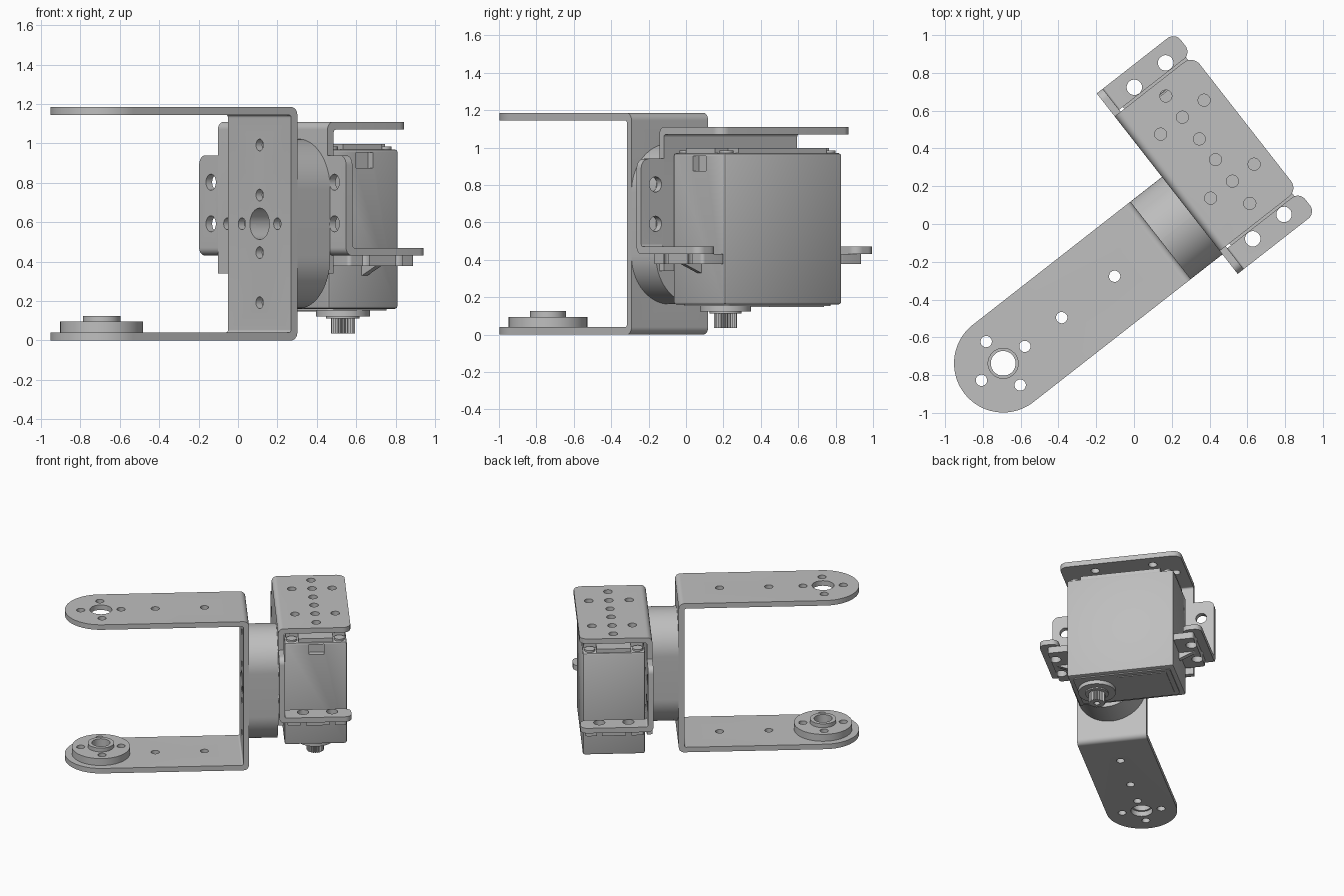
import bpy, bmesh, math
from mathutils import Vector, Matrix

cube = bpy.data.objects.get("Cube")
if cube:
    bpy.data.objects.remove(cube, do_unlink=True)

grey = bpy.data.materials.new("metal grey")
grey.use_nodes = True
colour = (0.52, 0.52, 0.52, 1)
grey.diffuse_color = colour
grey.node_tree.nodes["Principled BSDF"].inputs["Base Color"].default_value = colour

parts = []
# How a flat outline (a, b) and a depth c map to space for each axis
PLACE = {"x": lambda a, b, c: (c, a, b),
         "y": lambda a, b, c: (a, c, b),
         "z": lambda a, b, c: (a, b, c)}


def rounded(corners, steps=8):
    """Outline from (a, b, radius) corners, with filleted corners."""
    out = []
    for i, (a, b, r) in enumerate(corners):
        p = Vector((a, b))
        if r == 0:
            out.append(p)
            continue
        d1 = (Vector(corners[i - 1][:2]) - p).normalized()
        d2 = (Vector(corners[(i + 1) % len(corners)][:2]) - p).normalized()
        half = d1.angle(d2) / 2
        centre = p + (d1 + d2).normalized() * (r / math.sin(half))
        s = p + d1 * (r / math.tan(half)) - centre
        e = p + d2 * (r / math.tan(half)) - centre
        turn = math.atan2(s.x * e.y - s.y * e.x, s.dot(e))
        for k in range(steps + 1):
            out.append(centre + Matrix.Rotation(turn * k / steps, 2) @ s)
    return out


def rect(a0, a1, b0, b1, r=0.0, steps=8):
    return rounded([(a0, b0, r), (a1, b0, r), (a1, b1, r), (a0, b1, r)], steps)


def circle(a, b, r, n=32):
    return [(a + r * math.cos(math.tau * k / n), b + r * math.sin(math.tau * k / n))
            for k in range(n)]


def add_prism(bm, outline, axis, lo, hi):
    rings = [[bm.verts.new(PLACE[axis](p[0], p[1], c)) for p in outline] for c in (lo, hi)]
    faces = [bm.faces.new(ring) for ring in rings]
    n = len(outline)
    for i in range(n):
        j = (i + 1) % n
        faces.append(bm.faces.new((rings[0][i], rings[0][j], rings[1][j], rings[1][i])))
    bmesh.ops.recalc_face_normals(bm, faces=faces)


def solid(name, *prisms, part=True):
    bm = bmesh.new()
    for prism in prisms:
        add_prism(bm, *prism)
    mesh = bpy.data.meshes.new(name)
    bm.to_mesh(mesh)
    bm.free()
    obj = bpy.data.objects.new(name, mesh)
    bpy.context.collection.objects.link(obj)
    if part:
        mesh.materials.append(grey)
        parts.append(obj)
    return obj


def apply(obj, mod):
    bpy.context.view_layer.objects.active = obj
    bpy.ops.object.modifier_apply(modifier=mod.name)


def boolean(obj, operation, *prisms):
    cutter = solid("cutter", *prisms, part=False)
    cutter.hide_render = True
    mod = obj.modifiers.new("cut", "BOOLEAN")
    mod.operation, mod.object, mod.solver = operation, cutter, "EXACT"
    apply(obj, mod)
    bpy.data.objects.remove(cutter, do_unlink=True)


def soften(obj, width):
    mod = obj.modifiers.new("bevel", "BEVEL")
    mod.width, mod.segments, mod.limit_method = width, 2, "ANGLE"
    apply(obj, mod)


def cross(a, b, d=0.146):
    return [(a - d, b), (a + d, b), (a, b - d), (a, b + d)]


def drill(points, r, axis, lo, hi):
    return [(circle(a, b, r, 24), axis, lo, hi) for a, b in points]


# Parts are laid out along the arm, then turned together at the end
T = 0.04
ARM_Y, HALF, HUB_X, WEB_X, TALL, MID = -0.155, 0.26, -1.0, 0.058, 1.185, 0.592
LEFT, RIGHT = ARM_Y + HALF, ARM_Y - HALF

# U-shaped arm bracket, bent from one strip with round ends
tip = HUB_X - HALF
strip = rounded([(tip, 0, 0), (WEB_X, 0, 0.04), (WEB_X, TALL, 0.04), (tip, TALL, 0),
                 (tip, TALL - T, 0), (WEB_X - T, TALL - T, 0.015),
                 (WEB_X - T, T, 0.015), (tip, T, 0)])
arm = solid("arm_bracket", (strip, "y", RIGHT, LEFT))
R = HALF - 0.0005
plan = rounded([(tip, RIGHT, R), (0.2, RIGHT, 0), (0.2, LEFT, 0), (tip, LEFT, R)], 20)
boolean(arm, "INTERSECT", (plan, "z", -0.1, 1.3))
arm_holes = cross(HUB_X, ARM_Y) + [(-0.607, ARM_Y), (-0.251, ARM_Y)]
web_holes = cross(ARM_Y, MID) + [(ARM_Y, MID - 0.4), (ARM_Y, MID + 0.4)]
boolean(arm, "DIFFERENCE",
        *drill(arm_holes, 0.03, "z", -0.1, 1.3),
        *drill([(HUB_X, ARM_Y)], 0.08, "z", -0.1, 1.3),
        *drill(web_holes, 0.03, "x", -0.1, 0.1),
        *drill([(ARM_Y, MID)], 0.08, "x", -0.1, 0.1))

# Flanged bearing on the lower arm
bearing = solid("bearing_flange", (circle(HUB_X, ARM_Y, 0.21, 64), "z", 0.04, 0.095))
boolean(bearing, "UNION", (circle(HUB_X, ARM_Y, 0.095, 48), "z", 0.06, 0.125))
boolean(bearing, "DIFFERENCE",
        *drill([(HUB_X, ARM_Y)], 0.066, "z", -0.1, 0.3),
        *drill(cross(HUB_X, ARM_Y), 0.03, "z", -0.1, 0.3))

# Oblong spacer between the two brackets
BACK = 0.27
spacer = solid("spacer", (rect(RIGHT, LEFT, MID - 0.43, MID + 0.43, R, 20), "x", WEB_X, BACK))
boolean(spacer, "DIFFERENCE", *drill([(ARM_Y, MID)], 0.08, "x", 0, 0.2))

# Servo bracket: back plate bent into a top plate
CY, CX, END = 0.06, 0.55, 0.795
TOP = 1.11
bend = rounded([(BACK, 0.34, 0), (BACK + T, 0.34, 0), (BACK + T, TOP - T, 0.015),
                (END, TOP - T, 0), (END, TOP, 0), (BACK, TOP, 0.04)])
bracket = solid("servo_bracket", (bend, "y", CY - 0.452, CY + 0.452))
plan = rounded([(0, CY - 0.452, 0), (END, CY - 0.452, 0.06),
                (END, CY + 0.452, 0.06), (0, CY + 0.452, 0)])
boolean(bracket, "INTERSECT", (plan, "z", 0, 2))
top_holes = [(CX, CY + s * 0.37) for s in (-0.95, 1)] + [(CX, 0.142), (CX, 0.003)]
for cy in (0.288, -0.142):
    top_holes += [(CX - 0.146, cy), (CX, cy), (CX + 0.146, cy)]
boolean(bracket, "DIFFERENCE",
        *drill(top_holes, 0.032, "z", 1, 1.3),
        *drill(cross(0.288, MID), 0.03, "x", 0.2, 0.35))

# Side ears with bent flanges that carry the servo
for side, s in (("left", 1), ("right", -1)):
    inner, outer = CY + s * 0.452, CY + s * 0.606
    low, gap = 0.43, CY + s * 0.465
    fold = rounded([(BACK, low, 0.04), (END, low, 0), (END, low + T, 0),
                    (BACK + T, low + T, 0.015), (BACK + T, 0.94, 0), (BACK, 0.94, 0)])
    ear = solid(side + "_ear", (fold, "y", min(inner, outer), max(inner, outer)))
    plan = rounded([(0, inner, 0), (BACK + T, inner, 0), (BACK + T, gap, 0),
                    (END, gap, 0.05), (END, outer, 0.05), (0, outer, 0)])
    boolean(ear, "INTERSECT", (plan, "z", 0, 2))
    face = rounded([(inner, 0, 0), (outer, 0, 0), (outer, 0.94, 0.05), (inner, 0.94, 0)])
    boolean(ear, "INTERSECT", (face, "x", 0, 2))
    hole_y = CY + s * 0.509
    lug_holes = [(0.447, hole_y), (0.657, hole_y)]
    boolean(ear, "DIFFERENCE",
            *drill(lug_holes, 0.041, "z", 0.3, 0.55),
            *drill([(hole_y, 0.592), (hole_y, 0.803)], 0.041, "x", 0.2, 0.4))

    # Servo lug under the flange with its gusset
    a, b = sorted((CY + s * 0.39, CY + s * 0.545))
    lug = solid(side + "_servo_lug", (rect(0.335, 0.76, a, b, 0.02), "z", 0.378, low))
    boolean(lug, "DIFFERENCE", *drill(lug_holes, 0.041, "z", 0.3, 0.55))
    wedge = [(CY + s * 0.39, 0.325), (CY + s * 0.52, 0.38), (CY + s * 0.39, 0.38)]
    solid(side + "_lug_gusset", (wedge, "x", CX - 0.018, CX + 0.018))

# Servo case with a cable recess on the right end
X0, X1, Y0, Y1 = 0.32, 0.77, CY - 0.398, CY + 0.398
case = solid("servo_case", (rect(X0, X1, Y0, Y1), "z", 0.16, 0.97))
soften(case, 0.014)
boolean(case, "DIFFERENCE", (rect(CX - 0.055, CX + 0.055, 0.875, 0.955), "y", Y0 - 0.1, Y0 + 0.04))

# Raised lid with cut corners, and a screw in each corner
N = 0.1
lid = [(X0 + N, Y0 + 0.01), (X1 - N, Y0 + 0.01), (X1 - N, Y0 + N), (X1 - 0.01, Y0 + N),
       (X1 - 0.01, Y1 - N), (X1 - N, Y1 - N), (X1 - N, Y1 - 0.01), (X0 + N, Y1 - 0.01),
       (X0 + N, Y1 - N), (X0 + 0.01, Y1 - N), (X0 + 0.01, Y0 + N), (X0 + N, Y0 + N)]
solid("servo_lid", (lid, "z", 0.96, 0.998))
solid("lid_screws", *[(circle(x, y, 0.038, 24), "z", 0.96, 0.985)
                      for x in (X0 + 0.052, X1 - 0.052) for y in (Y0 + 0.052, Y1 - 0.052)])

# Underside plates, output boss and toothed shaft
solid("base_plate", (rect(X0 + 0.035, X1 - 0.035, Y0 + 0.035, Y1 - 0.035, 0.03), "z", 0.152, 0.17))
solid("base_panel", (rect(X0 + 0.07, X1 - 0.07, 0.02, Y1 - 0.07), "z", 0.147, 0.16))
SY = -0.161
solid("output_boss", (circle(CX, SY, 0.137, 48), "z", 0.122, 0.16))
solid("boss_collar", (circle(CX, SY, 0.085, 40), "z", 0.112, 0.13))
teeth = [(CX + r * math.cos(math.tau * k / 48), SY + r * math.sin(math.tau * k / 48))
         for k, r in enumerate([0.062, 0.052] * 24)]
shaft = solid("output_shaft", (teeth, "z", 0.035, 0.13))
boolean(shaft, "DIFFERENCE", *drill([(CX, SY)], 0.022, "z", 0, 0.09))

# Turn everything into place and shade
bpy.ops.object.select_all(action="DESELECT")
for obj in parts:
    obj.data.transform(Matrix.Rotation(math.radians(38), 4, "Z"))
    obj.select_set(True)
bpy.context.view_layer.objects.active = parts[0]
bpy.ops.object.shade_smooth_by_angle(angle=math.radians(30))
